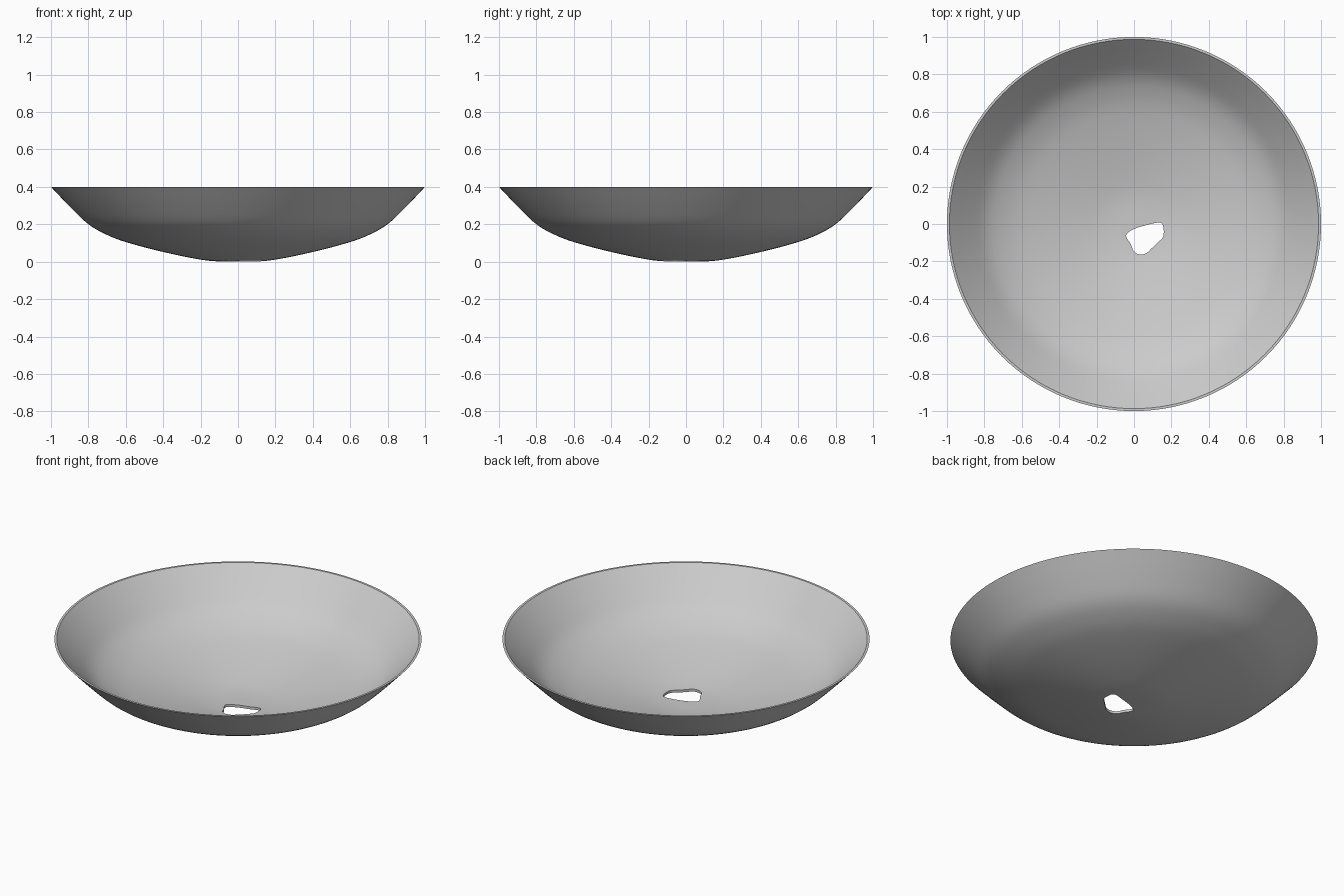
import bpy, bmesh
from math import cos, sin, pi, atan2, hypot
from mathutils import Vector

if "Cube" in bpy.data.objects:
    bpy.data.objects.remove(bpy.data.objects["Cube"])

SEG = 128
RINGS = 36
THICK = 0.015

# outer profile (radius, height)
PROFILE = [(0, 0), (0.1, 0.001), (0.2, 0.011), (0.4, 0.052), (0.6, 0.105),
           (0.7, 0.143), (0.8, 0.2), (0.9, 0.295), (1.0, 0.4)]

# ragged hole in the floor, counter-clockwise order not required
HOLE = [(-0.042, -0.06), (0, -0.027), (0.07, -0.005), (0.135, 0.008),
        (0.156, -0.01), (0.157, -0.065), (0.13, -0.097), (0.095, -0.13),
        (0.065, -0.157), (0.03, -0.163), (0, -0.147), (-0.018, -0.107)]
CENTRE = Vector((0.06, -0.07))


def slope(i):
    a, b = PROFILE[max(i - 1, 0)], PROFILE[min(i + 1, len(PROFILE) - 1)]
    return (b[1] - a[1]) / (b[0] - a[0])


def height(r):
    """Smooth (Hermite) height of the outer skin at radius r."""
    i = 0
    while i < len(PROFILE) - 2 and r > PROFILE[i + 1][0]:
        i += 1
    (r0, z0), (r1, z1) = PROFILE[i], PROFILE[i + 1]
    h = r1 - r0
    t = (r - r0) / h
    m0 = 0 if i == 0 else slope(i)
    return ((2*t**3 - 3*t**2 + 1) * z0 + (t**3 - 2*t**2 + t) * h * m0
            + (3*t**2 - 2*t**3) * z1 + (t**3 - t**2) * h * slope(i + 1))


def hole_outline():
    """Closed Catmull-Rom curve through HOLE, SEG points sorted by angle."""
    n = len(HOLE)
    pts = []
    for k in range(SEG):
        u = k * n / SEG
        i, t = int(u), u - int(u)
        a, b, c, d = (Vector(HOLE[(i + j) % n]) for j in (-1, 0, 1, 2))
        pts.append(0.5 * (2*b + (c - a)*t + (2*a - 5*b + 4*c - d)*t*t
                          + (3*b - a - 3*c + d)*t**3))
    return sorted(pts, key=lambda p: atan2(p.y - CENTRE.y, p.x - CENTRE.x))


outline = hole_outline()
bm = bmesh.new()


def make_rings(inner):
    rings = []
    for j in range(RINGS + 1):
        t = j / RINGS
        ring = []
        for k, p in enumerate(outline):
            a = -pi + 2 * pi * k / SEG
            d = p - CENTRE
            a = atan2(d.y, d.x) if t == 0 else a
            q = p.lerp(Vector((cos(a), sin(a))), t)
            r = min(hypot(q.x, q.y), 1.0)
            z = height(r)
            if inner:
                q = q * (1 - 0.013 * r)
                z += THICK * (1 - r**6)
            ring.append(bm.verts.new((q.x, q.y, z)))
        rings.append(ring)
    return rings


def bridge(a, b):
    for k in range(SEG):
        n = (k + 1) % SEG
        bm.faces.new((a[k], a[n], b[n], b[k]))


# outer skin, inner skin, rim and hole wall
outer, inner = make_rings(False), make_rings(True)
for skin in (outer, inner):
    for a, b in zip(skin, skin[1:]):
        bridge(a, b)
bridge(outer[-1], inner[-1])
bridge(outer[0], inner[0])
bmesh.ops.recalc_face_normals(bm, faces=bm.faces)

mesh = bpy.data.meshes.new("broken_bowl")
bm.to_mesh(mesh)
bm.free()
bowl = bpy.data.objects.new("broken_bowl", mesh)
bpy.context.collection.objects.link(bowl)
bpy.context.view_layer.objects.active = bowl
bowl.select_set(True)
bpy.ops.object.shade_smooth_by_angle(angle=0.6)
